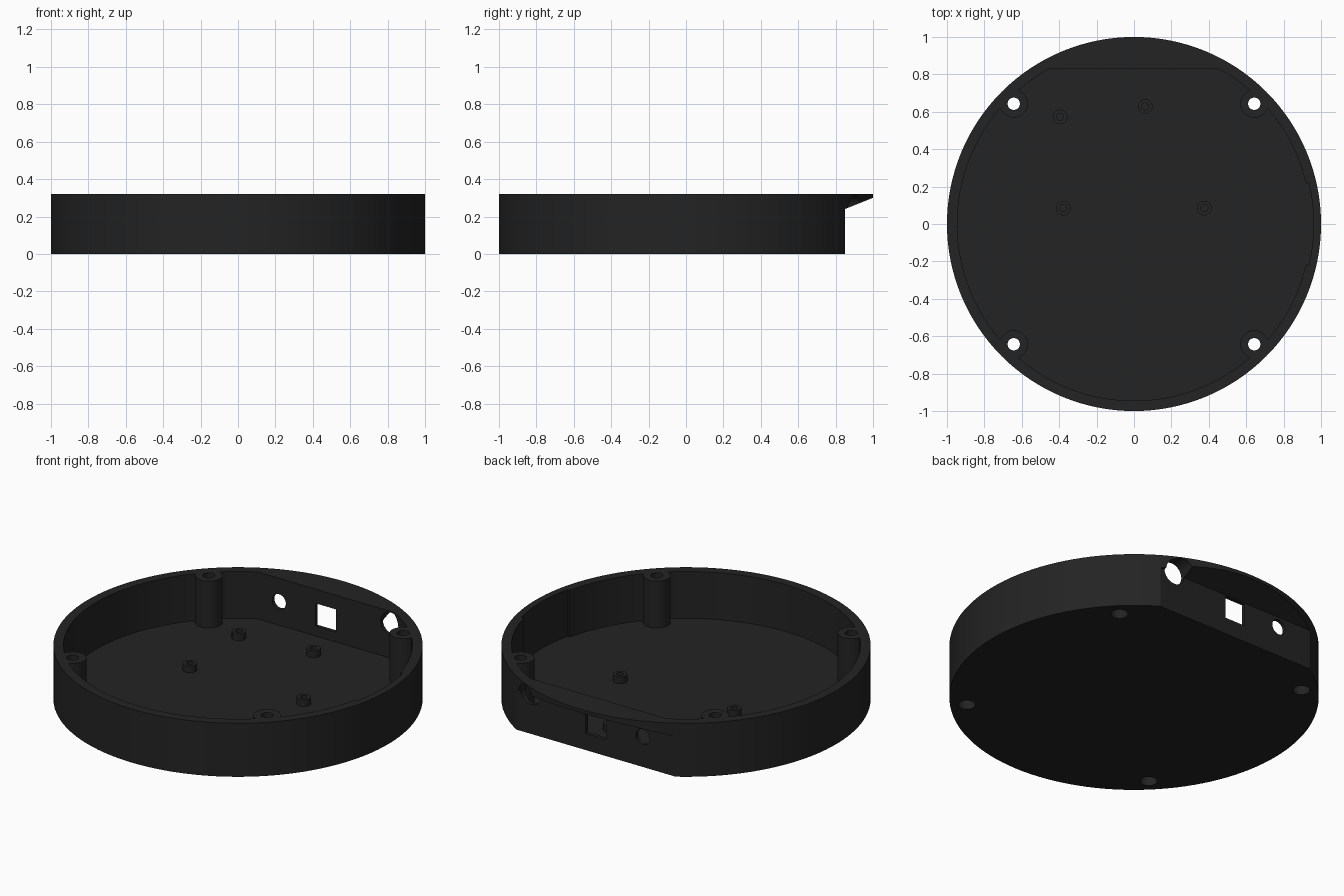
import bpy, bmesh, math
from mathutils import Vector

if "Cube" in bpy.data.objects:
    bpy.data.objects.remove(bpy.data.objects["Cube"])

R, H, FLOOR = 1.0, 0.32, 0.04
black = bpy.data.materials.new("matte black")
black.diffuse_color = (0.017, 0.017, 0.017, 1)
black.use_nodes = True
black.node_tree.nodes["Principled BSDF"].inputs["Base Color"].default_value = black.diffuse_color


def prism(name, pts, vec):
    """Closed solid: planar outline swept along a vector."""
    bm = bmesh.new()
    face = bm.faces.new([bm.verts.new(p) for p in pts])
    ext = bmesh.ops.extrude_face_region(bm, geom=[face])
    bmesh.ops.translate(bm, vec=Vector(vec),
                        verts=[g for g in ext["geom"] if isinstance(g, bmesh.types.BMVert)])
    bmesh.ops.recalc_face_normals(bm, faces=bm.faces)
    me = bpy.data.meshes.new(name)
    bm.to_mesh(me)
    bm.free()
    ob = bpy.data.objects.new(name, me)
    bpy.context.collection.objects.link(ob)
    me.materials.append(black)
    return ob


def rod(name, x, y, r, z0, z1, n=32):
    a = [2 * math.pi * i / n for i in range(n)]
    return prism(name, [(x + r * math.cos(t), y + r * math.sin(t), z0) for t in a], (0, 0, z1 - z0))


def back_hole(x, z, r, n=40):
    a = [2 * math.pi * i / n for i in range(n)]
    return prism("port_cutter", [(x + r * math.cos(t), 0.7, z + r * math.sin(t)) for t in a], (0, 0.5, 0))


def cut(ob, cutter):
    mod = ob.modifiers.new("cut", "BOOLEAN")
    mod.operation, mod.solver, mod.object = "DIFFERENCE", "EXACT", cutter
    bpy.context.view_layer.objects.active = ob
    bpy.ops.object.modifier_apply(modifier=mod.name)
    bpy.data.objects.remove(cutter)


def smooth(ob):
    bpy.ops.object.select_all(action="DESELECT")
    ob.select_set(True)
    bpy.context.view_layer.objects.active = ob
    bpy.ops.object.shade_smooth_by_angle(angle=math.radians(30))


corners = [(sx * 0.643, sy * 0.643) for sx in (-1, 1) for sy in (-1, 1)]

# Round housing with the flat back and sloped underside of the rim
housing = rod("housing", 0, 0, R, 0, H, 128)
cut(housing, prism("back_cutter", [(-1.2, 0.85, -0.1), (-1.2, 1.1, -0.1), (-1.2, 1.1, 0.34),
                                   (-1.2, 0.85, 0.24)], (2.4, 0, 0)))

# Cavity: round with a flat back and a shallow recess in the right wall
ri, flat, half = 0.945, 0.83, 0.23
a0 = math.asin(flat / ri)
start, end, side = math.pi - a0, 2 * math.pi + a0, 2 * math.pi
outline = []
for lo, hi, rad, n in ((start, side - half, ri, 72), (side - half, side + half, 0.96, 12),
                       (side + half, end, ri, 16)):
    for i in range(n + 1):
        t = lo + (hi - lo) * i / n
        outline.append((rad * math.cos(t), rad * math.sin(t), FLOOR))
cavity = prism("cavity_cutter", outline, (0, 0, 0.5))
# Screw pillars stay standing inside the cavity
for x, y in corners:
    cut(cavity, rod("pillar_cutter", x, y, 0.075, -0.1, 0.7))
cut(housing, cavity)

# Screw holes with wider counterbores underneath
for x, y in corners:
    cut(housing, rod("screw_cutter", x, y, 0.033, -0.1, 0.5))
    cut(housing, rod("counterbore_cutter", x, y, 0.047, -0.1, 0.08))

# Ports in the back wall
cut(housing, back_hole(-0.31, 0.18, 0.045))
cut(housing, back_hole(0.43, 0.245, 0.068))
w, zc = 0.068, 0.167
cut(housing, prism("square_cutter", [(-w, 0.7, zc - w), (w, 0.7, zc - w), (w, 0.7, zc + w),
                                     (-w, 0.7, zc + w)], (0, 0.5, 0)))
smooth(housing)

# Circuit board standoffs
for x, y in ((-0.395, 0.573), (0.06, 0.628), (-0.378, 0.085), (0.376, 0.085)):
    post = rod("standoff", x, y, 0.039, FLOOR - 0.005, 0.08)
    cut(post, rod("standoff_cutter", x, y, 0.019, FLOOR + 0.002, 0.2))
    smooth(post)
